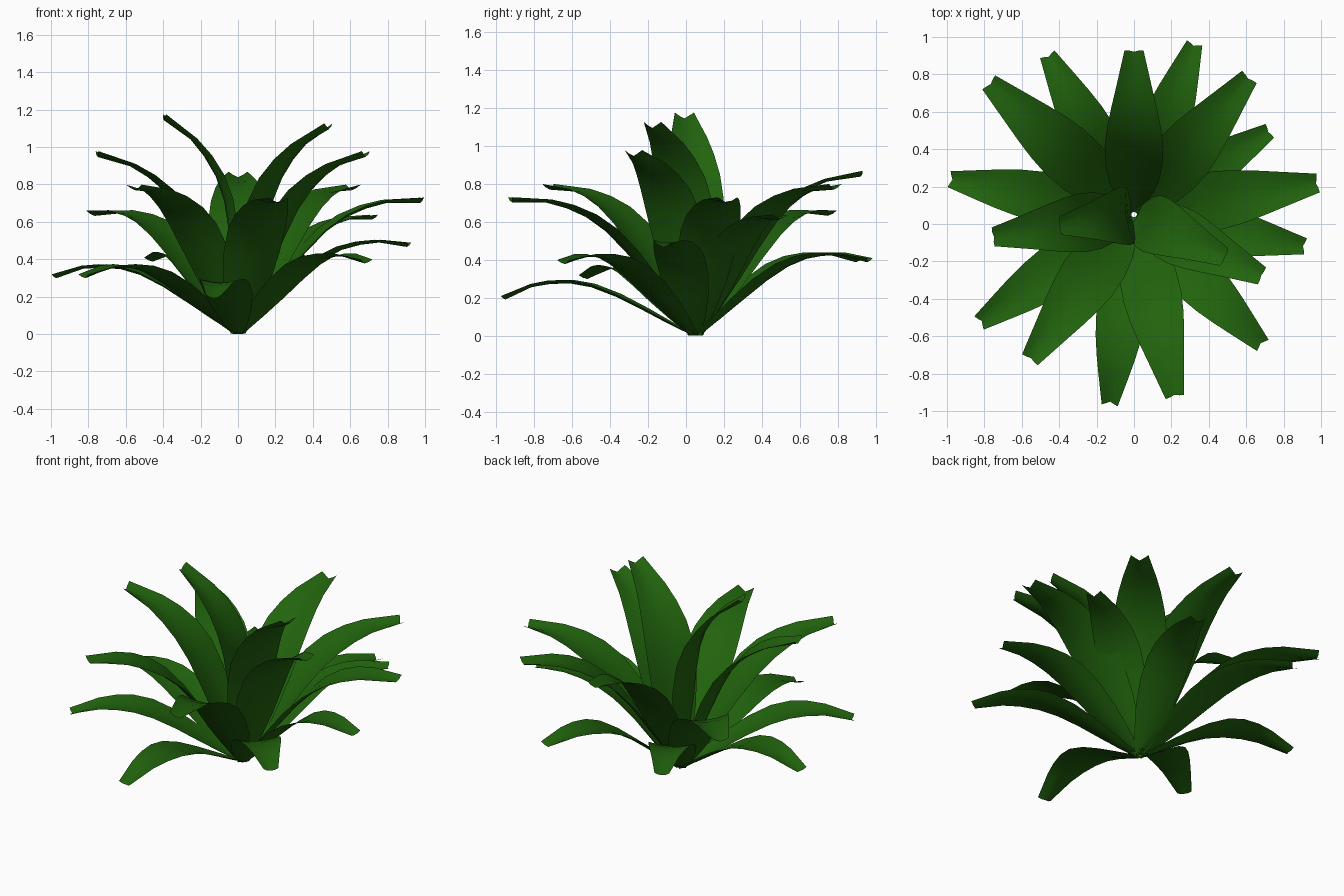
import bpy, bmesh, math
from mathutils import Vector

if "Cube" in bpy.data.objects:
    bpy.data.objects.remove(bpy.data.objects["Cube"])

ROOT = Vector((0, 0.05, 0))

# Tip position of every leaf in the rosette, from upright inner to low outer
TIPS = [
    (-0.40, -0.01, 1.17), (0.49, -0.18, 1.12), (-0.76, -0.07, 0.97), (0.69, -0.28, 0.97),
    (0.00, 0.935, 0.86), (0.62, 0.79, 0.79), (-0.56, -0.73, 0.79), (0.22, -0.93, 0.72),
    (0.99, 0.22, 0.72), (-0.78, 0.76, 0.65), (0.73, 0.50, 0.63), (0.92, -0.12, 0.48),
    (-0.465, 0.91, 0.40), (0.325, 0.97, 0.40), (0.69, -0.65, 0.39), (-0.83, -0.53, 0.31),
    (-0.99, 0.24, 0.31), (-0.13, -0.97, 0.20),
]
# Leaf profile, all relative to leaf length:
# along chord, height above chord, half width, gutter depth
PROFILE = [
    (0.00, 0.000, 0.032, 0.010), (0.13, 0.041, 0.072, 0.014), (0.27, 0.084, 0.105, 0.017),
    (0.42, 0.126, 0.124, 0.018), (0.56, 0.150, 0.127, 0.018), (0.67, 0.148, 0.117, 0.018),
    (0.77, 0.126, 0.099, 0.018), (0.86, 0.091, 0.078, 0.016), (0.99, 0.003, 0.041, 0.013),
]
COLS = (-1, -0.5, 0, 0.5, 1)

green = bpy.data.materials.new("leaf green")
green.diffuse_color = (0.015, 0.125, 0.004, 1)
green.use_nodes = True
green.node_tree.nodes["Principled BSDF"].inputs["Base Color"].default_value = green.diffuse_color


def leaf(i, tip):
    d = Vector(tip) - ROOT
    length = d.length
    along = d.normalized()
    side = Vector((-d.y, d.x, 0)).normalized()
    up = along.cross(side)
    out = Vector((d.x, d.y, 0)).normalized()
    bm = bmesh.new()
    rows = []
    for k, (u, w, h, g) in enumerate(PROFILE):
        row = []
        for c in COLS:
            # notched tip: corners stick out past the middle
            notch = 0.022 * (abs(c) - 0.5) if k == len(PROFILE) - 1 else 0
            p = along * ((u + notch) * length) + side * (c * h * length)
            p += up * length * (w + g * (c * c - 0.6))
            p += out * 0.012 * (1 - u) + ROOT
            p.z = max(p.z, 0)
            row.append(bm.verts.new(p))
        rows.append(row)
    for a, b in zip(rows, rows[1:]):
        for j in range(len(COLS) - 1):
            bm.faces.new((a[j], b[j], b[j + 1], a[j + 1]))
    bm.normal_update()
    if sum((f.normal.dot(up) for f in bm.faces)) < 0:
        bmesh.ops.reverse_faces(bm, faces=bm.faces[:])
    for f in bm.faces:
        f.smooth = True
    me = bpy.data.meshes.new(f"leaf_{i:02d}")
    bm.to_mesh(me)
    bm.free()
    me.materials.append(green)
    ob = bpy.data.objects.new(f"leaf_{i:02d}", me)
    bpy.context.collection.objects.link(ob)


# Rosette of arching leaves around the root
for i, tip in enumerate(TIPS, 1):
    leaf(i, tip)
